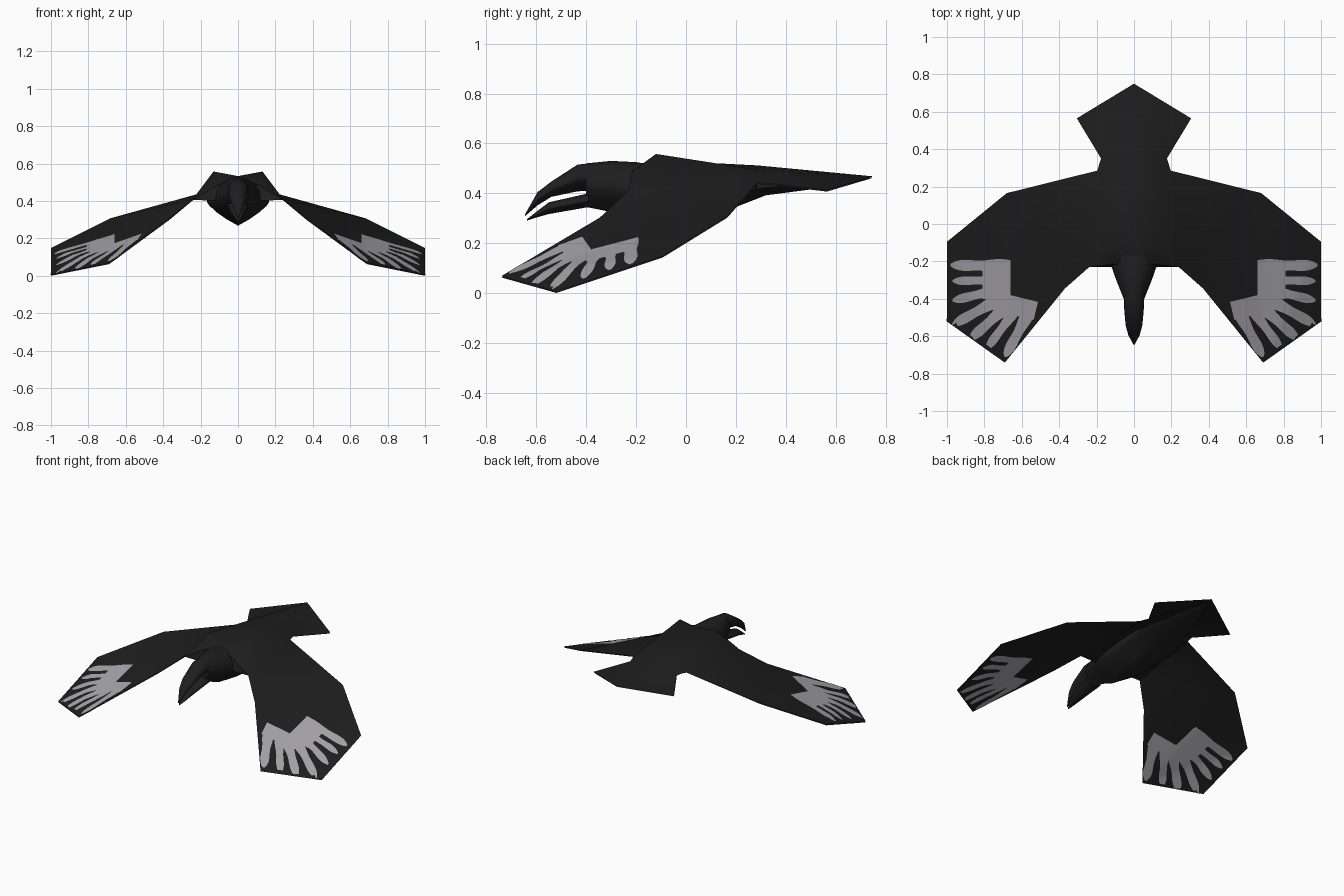
import bpy, bmesh, math
from mathutils import Vector
from mathutils.bvhtree import BVHTree

if "Cube" in bpy.data.objects:
    bpy.data.objects.remove(bpy.data.objects["Cube"])


def material(name, colour):
    m = bpy.data.materials.new(name)
    m.use_nodes = True
    m.diffuse_color = (*colour, 1)
    m.node_tree.nodes["Principled BSDF"].inputs["Base Color"].default_value = (*colour, 1)
    return m


black = material("black plumage", (0.013, 0.013, 0.013))
grey = material("grey feathers", (0.39, 0.38, 0.41))


def finish(bm, name, mat, mirror=False, thickness=0, angle=60):
    mesh = bpy.data.meshes.new(name)
    bm.to_mesh(mesh)
    bm.free()
    mesh.materials.append(mat)
    ob = bpy.data.objects.new(name, mesh)
    bpy.context.collection.objects.link(ob)
    if mirror:
        ob.modifiers.new("mirror", "MIRROR")
    if thickness:
        s = ob.modifiers.new("thickness", "SOLIDIFY")
        s.thickness, s.offset, s.use_rim = thickness, 0, False
    bpy.ops.object.select_all(action="DESELECT")
    ob.select_set(True)
    bpy.context.view_layer.objects.active = ob
    bpy.ops.object.shade_smooth_by_angle(angle=math.radians(angle))


def ring_point(section, a):
    """Round above, keeled below."""
    y, w, top, bottom = section
    c, s = math.cos(a), math.sin(a)
    if s < 0:
        s = .35 * s - .65 * (1 - abs(c))
    return w * c, y, (top + bottom) / 2 + s * (top - bottom) / 2


def loft(name, sections, sides=16):
    """Rings along y; each section is (y, half width, top, bottom)."""
    bm = bmesh.new()
    angles = [2 * math.pi * i / sides for i in range(sides)]
    rings = [[bm.verts.new(ring_point(s, a)) for a in angles] for s in sections]
    for a, b in zip(rings, rings[1:]):
        for i in range(sides):
            j = (i + 1) % sides
            bm.faces.new((a[i], a[j], b[j], b[i]))
    bm.faces.new(rings[0])
    bm.faces.new(rings[-1])
    bmesh.ops.recalc_face_normals(bm, faces=bm.faces)
    finish(bm, name, black)


def sheet(points, faces):
    """Triangulated half sheet from named corner points."""
    bm = bmesh.new()
    v = {k: bm.verts.new(p) for k, p in points.items()}
    for f in faces:
        bm.faces.new([v[k] for k in f.split()])
    bmesh.ops.triangulate(bm, faces=bm.faces)
    bmesh.ops.recalc_face_normals(bm, faces=bm.faces)
    return bm


# Body, head and open beak
loft("body", [(-.40, .055, .52, .345), (-.30, .095, .53, .325), (-.2, .13, .525, .285),
              (-.1, .155, .51, .268), (.05, .165, .50, .285), (.2, .165, .475, .345),
              (.32, .14, .455, .392), (.55, .07, .455, .422), (.70, .01, .464, .457)])
loft("upper_beak", [(-.39, .055, .52, .41), (-.435, .054, .515, .408), (-.54, .045, .447, .386),
                    (-.595, .03, .405, .352), (-.645, .003, .317, .309)])
loft("lower_beak", [(-.39, .055, .40, .345), (-.55, .04, .364, .317),
                    (-.60, .022, .326, .303), (-.637, .003, .297, .291)])

# Wings, raised shoulders, back and fan tail in one sheet
skin_points = {
    "back_front": (0, -.215, .505), "back_mid": (0, -.12, .53), "back_rear": (0, .285, .509),
    "shoulder_front": (.11, -.215, .485), "shoulder": (.13, -.12, .555),
    "back_side": (.11, .285, .492), "tail_waist": (.175, .35, .435),
    "tail_corner": (.305, .565, .41), "tail_tip": (0, .75, .465),
    "root_front": (.24, -.23, .408), "root_rear": (.195, .285, .44),
    "elbow_front": (.37, -.345, .30), "elbow_rear": (.68, .165, .305),
    "tip_front": (.69, -.74, .065), "tip_mid": (1, -.52, .003), "tip_rear": (1, -.095, .145),
}
bm = sheet(skin_points, [
    "back_front shoulder_front shoulder back_mid",
    "back_mid shoulder back_side", "back_mid back_side back_rear",
    "shoulder root_rear back_side",
    "shoulder_front root_front shoulder", "shoulder root_front root_rear",
    "back_side root_rear tail_waist",
    "back_rear back_side tail_tip", "back_side tail_waist tail_tip",
    "tail_waist tail_corner tail_tip",
    "root_front elbow_front elbow_rear", "root_front elbow_rear root_rear",
    "elbow_front tip_front elbow_rear",
    "elbow_rear tip_front tip_rear", "tip_front tip_mid tip_rear"])
surface = BVHTree.FromBMesh(bm)
finish(bm, "wings_and_tail", black, mirror=True, thickness=.006)

# Closed underside of the shoulders
bm = sheet({"breast": (0, -.23, .40), "rump": (0, .28, .40), "top": (0, -.215, .505),
            "shoulder": (.11, -.215, .485), "front": (.24, -.23, .405), "rear": (.195, .285, .435)},
           ["breast front rear rump", "top shoulder front breast"])
finish(bm, "shoulder_underside", black, mirror=True)


def on_wing(p, lift):
    hit = surface.ray_cast(Vector((p.x, p.y, 2)), Vector((0, 0, -1)))[0]
    if hit is None:
        hit = surface.find_nearest(Vector((p.x, p.y, .15)))[0]
    return hit + Vector((0, 0, lift))


def feather(bm, start, end, half, lift, tapered=True, steps=14):
    """Strip laid on the wing surface, narrowing near its end."""
    a, b = Vector(start), Vector(end)
    side = (b - a).orthogonal().normalized()
    rows = []
    for i in range(steps + 1):
        t = i / steps
        w = half * (math.sqrt(max(.05, 1 - t ** 5)) if tapered else 1)
        w *= 1 + (.15 * math.sin(9 * t) if tapered else 0)
        centre = a.lerp(b, t)
        rows.append([bm.verts.new(on_wing(centre + side * w * k, lift)) for k in (-1, -.5, 0, .5, 1)])
    for r, s in zip(rows, rows[1:]):
        for i in range(4):
            face = bm.faces.new((r[i], r[i + 1], s[i + 1], s[i]))
            face.normal_update()
            if face.normal.z * lift < 0:
                face.normal_flip()


# Grey wing patches: a broad base and fanned feathers, on both wing faces
fingers = [((.66, -.225), (.98, -.22), .032), ((.70, -.30), (.97, -.305), .025),
           ((.70, -.345), (.97, -.41), .027), ((.70, -.39), (.97, -.54), .03),
           ((.66, -.42), (.88, -.62), .03), ((.62, -.44), (.79, -.67), .026),
           ((.55, -.45), (.69, -.71), .03)]
for name, lift in (("wing_patch_top", .006), ("wing_patch_under", -.006)):
    bm = bmesh.new()
    feather(bm, (.735, -.20), (.735, -.40), .075, lift, False)
    feather(bm, (.525, -.465), (.79, -.40), .05, lift, False)
    for start, end, half in fingers:
        feather(bm, start, end, half, lift)
    finish(bm, name, grey, mirror=True)
